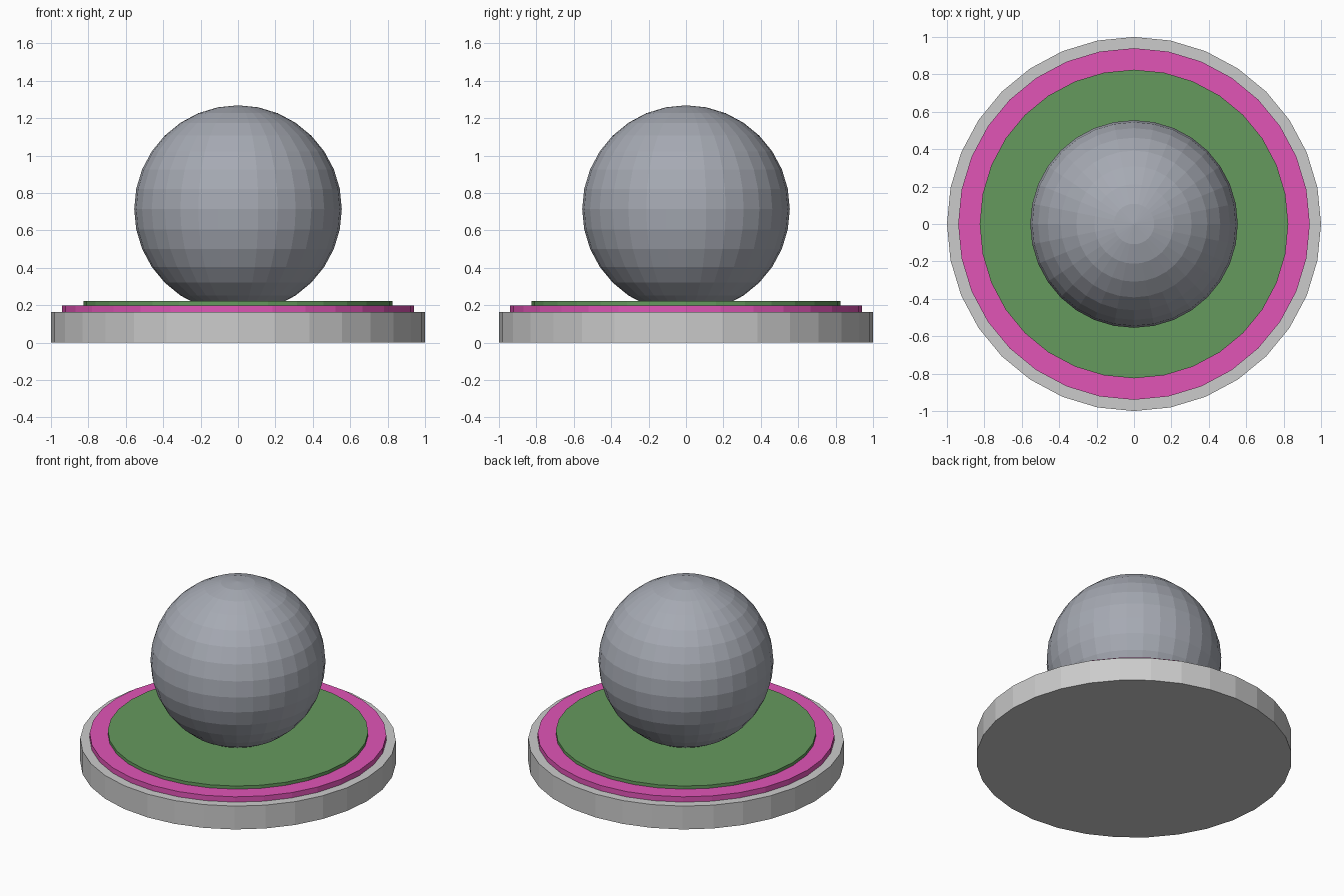
import bpy

if "Cube" in bpy.data.objects:
    bpy.data.objects.remove(bpy.data.objects["Cube"])


def paint(obj, name, color):
    mat = bpy.data.materials.new(name)
    mat.diffuse_color = color
    mat.use_nodes = True
    mat.node_tree.nodes["Principled BSDF"].inputs["Base Color"].default_value = mat.diffuse_color
    obj.data.materials.append(mat)


def disc(name, radius, bottom, top):
    bpy.ops.mesh.primitive_cylinder_add(
        vertices=32, radius=radius, depth=top - bottom,
        location=(0, 0, (bottom + top) / 2))
    obj = bpy.context.object
    obj.name = name
    return obj


# Stepped round stand
disc("base", 1.0, 0.0, 0.163)
paint(disc("pink_ring", 0.94, 0.163, 0.2), "pink", (0.75, 0.09, 0.47, 1))
paint(disc("green_disc", 0.825, 0.2, 0.222), "green", (0.13, 0.32, 0.11, 1))

# Faceted ball sunk slightly into the stand
bpy.ops.mesh.primitive_uv_sphere_add(
    segments=32, ring_count=16, radius=0.555, location=(0, 0, 0.714))
ball = bpy.context.object
ball.name = "ball"
paint(ball, "blue_grey", (0.38, 0.4, 0.45, 1))
